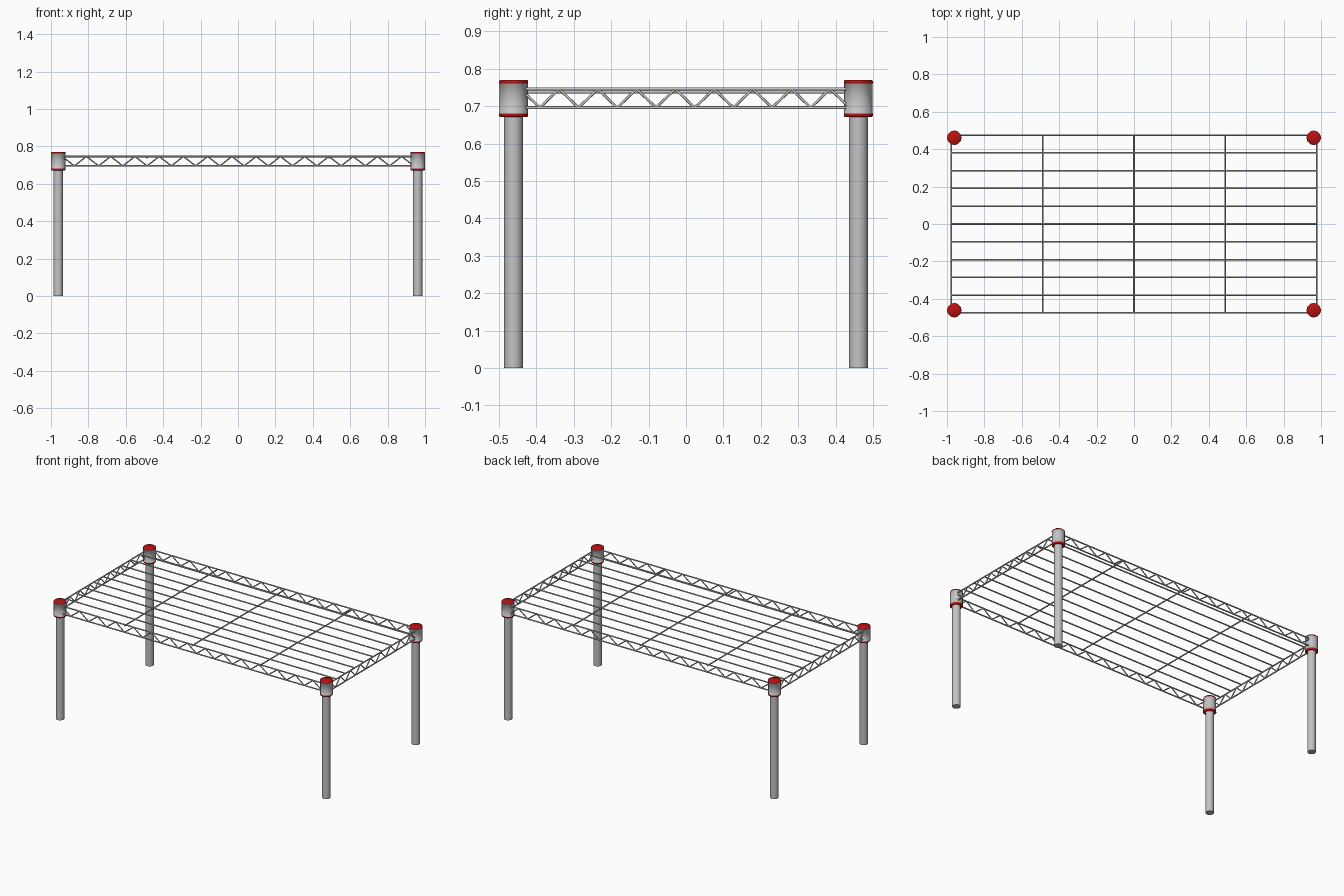
import bpy, bmesh, math
from mathutils import Vector

cube = bpy.data.objects.get("Cube")
if cube:
    bpy.data.objects.remove(cube, do_unlink=True)


def make_material(name, color, metallic=0.0):
    mat = bpy.data.materials.new(name)
    mat.use_nodes = True
    mat.diffuse_color = (*color, 1)
    mat.node_tree.nodes["Principled BSDF"].inputs["Base Color"].default_value = (*color, 1)
    return mat


STEEL = make_material("steel grey", (0.55, 0.55, 0.55))
RED = make_material("red plastic", (0.48, 0.006, 0.006))

POST_X, POST_Y = 0.961, 0.461      # post centres
RAIL_X, RAIL_Y = 0.976, 0.475      # rail planes
TOP_Z, LOW_Z = 0.746, 0.696        # upper and lower rail wires
WIRE = 0.0042


def finish(name, bm, mats):
    bmesh.ops.recalc_face_normals(bm, faces=bm.faces)
    mesh = bpy.data.meshes.new(name)
    bm.to_mesh(mesh)
    bm.free()
    for m in mats:
        mesh.materials.append(m)
    obj = bpy.data.objects.new(name, mesh)
    bpy.context.collection.objects.link(obj)
    bpy.ops.object.select_all(action="DESELECT")
    obj.select_set(True)
    bpy.context.view_layer.objects.active = obj
    bpy.ops.object.shade_smooth_by_angle(angle=math.radians(50))
    return obj


def rod(bm, a, b, radius, sides=8):
    """Capped cylinder from point a to point b."""
    a, b = Vector(a), Vector(b)
    d = b - a
    mat = d.to_track_quat("Z", "Y").to_matrix().to_4x4()
    mat.translation = (a + b) / 2
    bmesh.ops.create_cone(bm, cap_ends=True, segments=sides, radius1=radius,
                          radius2=radius, depth=d.length, matrix=mat)


def wires(name, segments, radius):
    bm = bmesh.new()
    for a, b in segments:
        rod(bm, a, b, radius)
    return finish(name, bm, [STEEL])


def lathe(bm, profile, x, y, sides=12):
    """Closed stack of rings from (radius, height) pairs."""
    rings = []
    for r, z in profile:
        rings.append([bm.verts.new((x + r * math.cos(math.tau * i / sides),
                                    y + r * math.sin(math.tau * i / sides), z))
                      for i in range(sides)])
    for lo, hi in zip(rings, rings[1:]):
        for i in range(sides):
            j = (i + 1) % sides
            bm.faces.new((lo[i], lo[j], hi[j], hi[i]))
    bm.faces.new(rings[0][::-1])
    bm.faces.new(rings[-1])


def zigzag(start, end, count):
    """Diagonal wire segments between the upper and lower rail."""
    start, end = Vector(start), Vector(end)
    pts = []
    for i in range(count + 1):
        p = start.lerp(end, i / count)
        p.z = LOW_Z if i % 2 else TOP_Z
        pts.append(p)
    return list(zip(pts, pts[1:]))


# Posts and corner collars
COLLAR = [(0.036, 0.671), (0.039, 0.674), (0.039, 0.680), (0.038, 0.681),
          (0.038, 0.760), (0.039, 0.761), (0.039, 0.767), (0.036, 0.770)]
for depth, sy in (("front", -1), ("back", 1)):
    for side, sx in (("right", -1), ("left", 1)):
        x, y = sx * POST_X, sy * POST_Y
        bm = bmesh.new()
        rod(bm, (x, y, 0), (x, y, 0.69), 0.025, 24)
        finish(f"{depth}_{side}_post", bm, [STEEL])

        # Red rims on the top and bottom of each collar
        bm = bmesh.new()
        lathe(bm, COLLAR, x, y)
        for f in bm.faces:
            z = f.calc_center_median().z
            f.material_index = int(z < 0.6805 or z > 0.7605)
        finish(f"{depth}_{side}_collar", bm, [STEEL, RED])

# Long trusses along the front and back
for name, sy in (("front", -1), ("back", 1)):
    y = sy * RAIL_Y
    wires(f"{name}_rails", [((-RAIL_X, y, z), (RAIL_X, y, z)) for z in (TOP_Z, LOW_Z)], WIRE)
    wires(f"{name}_zigzag", zigzag((-0.94, y, 0), (0.94, y, 0), 29), 0.0036)

# Short trusses at the two ends
for name, sx in (("right", -1), ("left", 1)):
    x = sx * RAIL_X
    wires(f"{name}_rails", [((x, -RAIL_Y, z), (x, RAIL_Y, z)) for z in (TOP_Z, LOW_Z)], WIRE)
    wires(f"{name}_zigzag", zigzag((x, -0.4425, 0), (x, 0.437, 0), 17), 0.0036)

# Shelf deck wires and the cross wires beneath them
wires("deck_wires", [((-RAIL_X, 0.095 * i, TOP_Z), (RAIL_X, 0.095 * i, TOP_Z))
                     for i in range(-4, 5)], WIRE)
wires("cross_wires", [((0.487 * i, -RAIL_Y, 0.738), (0.487 * i, RAIL_Y, 0.738))
                      for i in (-1, 0, 1)], WIRE)
